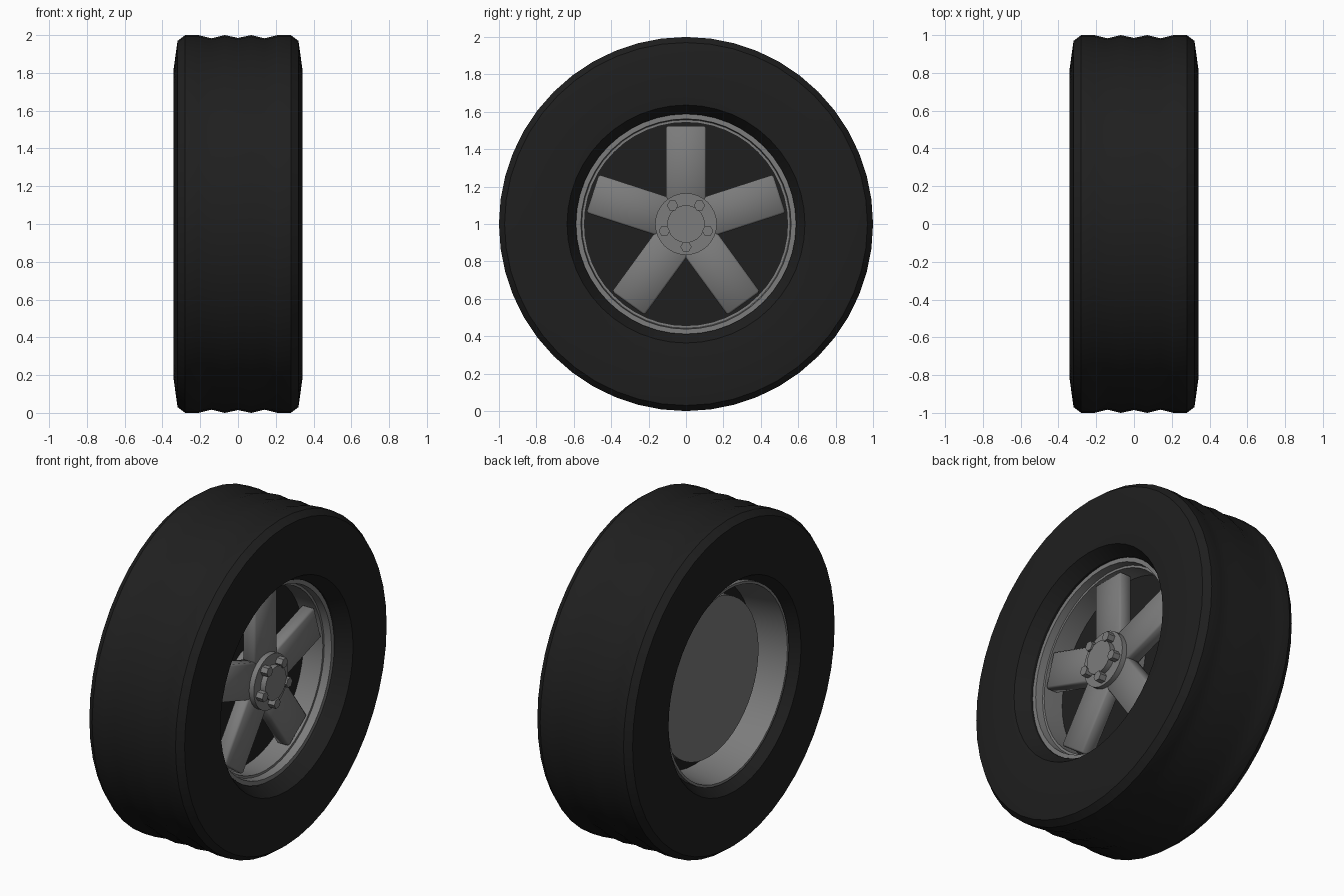
import bpy, bmesh, math
from mathutils import Matrix, Vector

if "Cube" in bpy.data.objects:
    bpy.data.objects.remove(bpy.data.objects["Cube"])

CENTRE_Z = 1.0


def material(name, value):
    m = bpy.data.materials.new(name)
    m.diffuse_color = (value, value, value, 1)
    m.use_nodes = True
    m.node_tree.nodes["Principled BSDF"].inputs["Base Color"].default_value = m.diffuse_color
    return m


rubber = material("black_rubber", 0.0135)
metal = material("grey_metal", 0.2)


def finish(name, bm, mat, angle=30):
    bmesh.ops.recalc_face_normals(bm, faces=bm.faces)
    me = bpy.data.meshes.new(name)
    bm.to_mesh(me)
    bm.free()
    ob = bpy.data.objects.new(name, me)
    bpy.context.collection.objects.link(ob)
    me.materials.append(mat)
    ob.location.z = CENTRE_Z
    bpy.ops.object.select_all(action='DESELECT')
    ob.select_set(True)
    bpy.context.view_layer.objects.active = ob
    bpy.ops.object.shade_smooth_by_angle(angle=math.radians(angle))
    return ob


def ring(name, profile, mat, sides=48):
    """Closed (x, radius) profile swept around the axle."""
    bm = bmesh.new()
    loops = []
    for i in range(sides):
        a = 2 * math.pi * i / sides
        loops.append([bm.verts.new((x, r * math.sin(a), r * math.cos(a))) for x, r in profile])
    n = len(profile)
    for i in range(sides):
        p, q = loops[i], loops[(i + 1) % sides]
        for j in range(n):
            k = (j + 1) % n
            bm.faces.new((p[j], p[k], q[k], q[j]))
    return finish(name, bm, mat)


def add_disc(bm, x0, x1, radius, sides, y=0, z=0):
    """Cylinder along the axle from x0 to x1."""
    mat = Matrix.Translation(((x0 + x1) / 2, y, z)) @ Matrix.Rotation(math.pi / 2, 4, 'Y')
    bmesh.ops.create_cone(bm, cap_ends=True, segments=sides, radius1=radius,
                          radius2=radius, depth=x1 - x0, matrix=mat)


# Tyre: half profile from tread centre to bead, mirrored
half = [(0.07, 1.0), (0.14, 0.983), (0.21, 1.0), (0.28, 1.0), (0.32, 0.97),
        (0.341, 0.82), (0.328, 0.636), (0.25, 0.588)]
tyre_profile = [(0, 0.985)] + half + [(-x, r) for x, r in reversed(half)]
ring("tyre", tyre_profile, rubber)

# Rim barrel with a flat, stepped front lip
ring("rim", [(0.235, 0.588), (0.235, 0.562), (0.19, 0.557), (0.19, 0.543),
             (-0.05, 0.545), (-0.28, 0.573), (-0.28, 0.588)], metal)

# Dark backing plate and the inner drum behind it
bm = bmesh.new()
add_disc(bm, -0.06, 0.06, 0.545, 48)
finish("backing_plate", bm, rubber)
bm = bmesh.new()
add_disc(bm, -0.155, -0.05, 0.475, 48)
finish("inner_drum", bm, metal)

# Five bevelled spokes
for i in range(5):
    bm = bmesh.new()
    bmesh.ops.create_cube(bm, size=1)
    bmesh.ops.scale(bm, vec=Vector((0.085, 0.215, 0.465)), verts=bm.verts)
    bmesh.ops.bevel(bm, geom=bm.edges[:], offset=0.01, segments=1, affect='EDGES')
    bmesh.ops.translate(bm, vec=Vector((0.148, 0, 0.2925)), verts=bm.verts)
    bmesh.ops.rotate(bm, cent=(0, 0, 0), verts=bm.verts,
                     matrix=Matrix.Rotation(2 * math.pi * i / 5, 3, 'X'))
    finish(f"spoke_{i + 1}", bm, metal, 50)

# Hub flange and centre cap
bm = bmesh.new()
add_disc(bm, 0.06, 0.222, 0.165, 32)
finish("hub_flange", bm, metal)
bm = bmesh.new()
add_disc(bm, 0.21, 0.255, 0.1, 32)
finish("centre_cap", bm, metal)

# Five hexagonal wheel nuts, set between the spokes
bm = bmesh.new()
for i in range(5):
    a = math.pi + 2 * math.pi * i / 5
    add_disc(bm, 0.21, 0.265, 0.03, 6, 0.122 * math.sin(a), 0.122 * math.cos(a))
finish("wheel_nuts", bm, metal)
